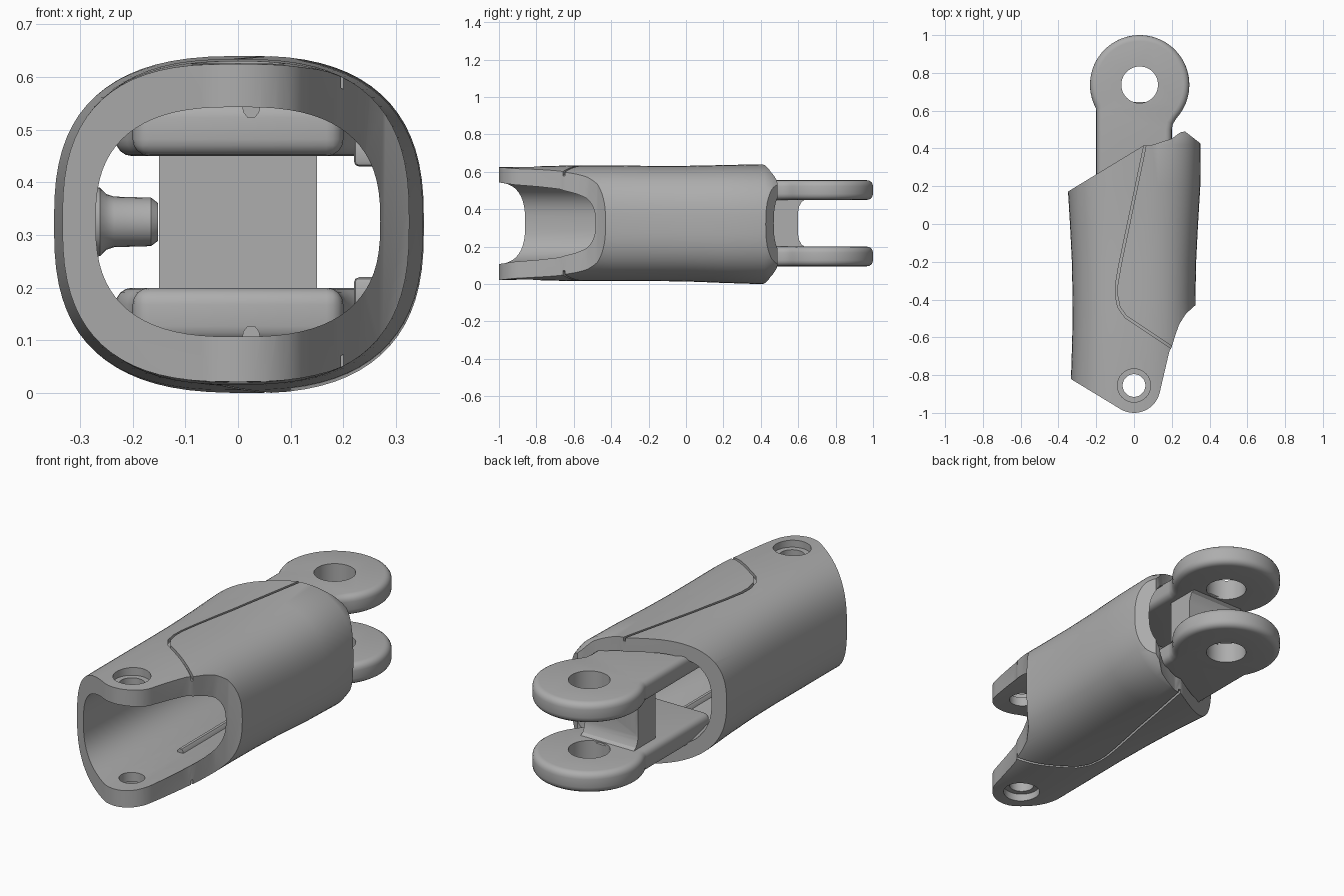
import bpy, bmesh, math

cube = bpy.data.objects.get("Cube")
if cube:
    bpy.data.objects.remove(cube, do_unlink=True)

grey = bpy.data.materials.new("plain_grey")
grey.use_nodes = True
GREY = (0.42, 0.42, 0.42, 1)
grey.diffuse_color = GREY
grey.node_tree.nodes["Principled BSDF"].inputs["Base Color"].default_value = GREY

MID = 0.325  # height of the centre line


def to_object(name, bm):
    bmesh.ops.recalc_face_normals(bm, faces=bm.faces[:])
    mesh = bpy.data.meshes.new(name)
    bm.to_mesh(mesh)
    bm.free()
    ob = bpy.data.objects.new(name, mesh)
    bpy.context.collection.objects.link(ob)
    mesh.materials.append(grey)
    return ob


def bridge_rings(name, rings):
    """Skin a list of closed point rings and cap both ends."""
    bm = bmesh.new()
    loops = [[bm.verts.new(p) for p in ring] for ring in rings]
    n = len(loops[0])
    for a, b in zip(loops, loops[1:]):
        for i in range(n):
            j = (i + 1) % n
            bm.faces.new((a[i], a[j], b[j], b[i]))
    bm.faces.new(loops[0])
    bm.faces.new(loops[-1])
    return to_object(name, bm)


def prism(name, pts, z0, z1):
    return bridge_rings(name, [[(x, y, z) for x, y in pts] for z in (z0, z1)])


def arc(cx, cy, r, start, end, n):
    angles = [math.radians(start + (end - start) * i / n) for i in range(n + 1)]
    return [(cx + r * math.cos(a), cy + r * math.sin(a)) for a in angles]


def disc(name, cx, cy, r, z0, z1):
    return prism(name, arc(cx, cy, r, 0, 352.5, 47), z0, z1)


def tube(name, sections, shrink=0.0, power=2.65, n=72):
    """Loft of rounded-box sections given as (y, centre z, half width, half height)."""
    def curve(v):
        return math.copysign(abs(v) ** (2 / power), v)
    rings = []
    for y, cz, hx, hz in sections:
        angles = [2 * math.pi * i / n for i in range(n)]
        rings.append([((hx - shrink) * curve(math.cos(a)), y,
                       cz + (hz - shrink) * curve(math.sin(a))) for a in angles])
    return bridge_rings(name, rings)


def apply_mod(ob, mod):
    bpy.context.view_layer.objects.active = ob
    bpy.ops.object.modifier_apply(modifier=mod.name)


def boolean(ob, cutter, op="DIFFERENCE"):
    mod = ob.modifiers.new("cut", "BOOLEAN")
    mod.operation = op
    mod.solver = "EXACT"
    mod.object = cutter
    apply_mod(ob, mod)
    bpy.data.objects.remove(cutter, do_unlink=True)


def bevel(ob, width, segments):
    mod = ob.modifiers.new("round", "BEVEL")
    mod.width = width
    mod.segments = segments
    mod.limit_method = "ANGLE"
    mod.angle_limit = math.radians(60)
    apply_mod(ob, mod)


def smooth(ob):
    bpy.ops.object.select_all(action="DESELECT")
    ob.select_set(True)
    bpy.context.view_layer.objects.active = ob
    bpy.ops.object.shade_smooth_by_angle(angle=math.radians(32))


# Hollow outer shell
outer = [(-1.1, 0.322, 0.338, 0.300), (-0.8, 0.325, 0.333, 0.305),
         (-0.6, 0.325, 0.327, 0.309), (-0.4, 0.325, 0.325, 0.309),
         (-0.2, 0.324, 0.329, 0.308), (0.0, 0.323, 0.339, 0.309),
         (0.2, 0.321, 0.351, 0.315), (0.42, 0.32, 0.353, 0.321),
         (0.46, 0.32, 0.348, 0.307), (0.51, 0.32, 0.335, 0.270)]
inner = [(-1.2, MID, 0.27, 0.218), (0.12, MID, 0.27, 0.218),
         (0.24, MID, 0.297, 0.245), (0.7, MID, 0.297, 0.245)]
shell = tube("outer_shell", outer)

# Seam between the main body and the side cover
seam = [(0.066, 0.5), (0.055, 0.4), (-0.075, -0.22), (-0.092, -0.32),
        (-0.093, -0.38), (-0.08, -0.44), (-0.045, -0.49), (0.25, -0.688)]
left, right = [], []
for i, (x, y) in enumerate(seam):
    x0, y0 = seam[max(i - 1, 0)]
    x1, y1 = seam[min(i + 1, len(seam) - 1)]
    d = math.hypot(x1 - x0, y1 - y0)
    nx, ny = -(y1 - y0) / d * 0.006, (x1 - x0) / d * 0.006
    left.append((x + nx, y + ny))
    right.append((x - nx, y - ny))
groove = prism("seam_cutter", left + right[::-1], -0.2, 0.9)
boolean(groove, tube("seam_core", outer, shrink=0.018))
boolean(shell, groove)
boolean(shell, tube("hollow_cutter", inner))

# Trim the shell to its outline seen from above
outline = [(-0.5, 0.08), (0.05, 0.415), (0.085, 0.415), (0.2, 0.452), (0.245, 0.485),
           (0.27, 0.49), (0.35, 0.428), (0.5, 0.31), (0.5, -0.3), (0.325, -0.43),
           (0.275, -0.475), (0.24, -0.53), (0.22, -0.585), (0.2, -0.65), (0.187, -0.675)]
outline += arc(0.0, -0.86, 0.14, -12, -118, 16) + [(-0.5, -0.72)]
boolean(shell, prism("outline_trim", outline, -0.3, 1.0), "INTERSECT")

# Front pivot holes with counterbores
boolean(shell, disc("pin_hole", 0, -0.855, 0.06, -0.2, 0.9))
boolean(shell, disc("upper_counterbore", 0, -0.855, 0.088, 0.59, 0.9))
boolean(shell, disc("lower_counterbore", 0, -0.855, 0.088, -0.2, 0.06))
smooth(shell)

# Rear hinge lugs, with rounded rims and pin holes
lug_outline = [(-0.2, 0.08), (0.2, 0.08), (0.2, 0.5), (0.206, 0.53), (0.222, 0.555)]
lug_outline += arc(0.03, 0.737, 0.263, -40, 208, 56) + [(-0.2, 0.6)]
for name, z0 in (("lower_hinge_lug", 0.095), ("upper_hinge_lug", 0.45)):
    lug = prism(name, lug_outline, z0, z0 + 0.105)
    bevel(lug, 0.032, 4)
    boolean(lug, disc("hinge_hole", 0.03, 0.737, 0.097, -0.2, 0.9))
    smooth(lug)

# Bridge between the lugs, flared where it meets them
flare = [(0.19, 0.645), (0.2, 0.635), (0.21, 0.618), (0.235, 0.605), (0.26, 0.6)]
side = [(y, z) for z, y in flare]
side += [(y, 2 * MID - z) for z, y in reversed(flare)]
side += [(0.46, 2 * MID - 0.19), (0.46, 0.19)]
bridge = bridge_rings("hinge_bridge", [[(x, y, z) for y, z in side] for x in (-0.15, 0.15)])
# Scooped left side of the bridge
scoop = disc("scoop_cutter", -0.265, MID, 0.14, 0.3, 0.9)
for v in scoop.data.vertices:
    v.co.y, v.co.z = v.co.z, v.co.y
boolean(bridge, scoop)
smooth(bridge)

# Guide ribs inside, on floor and ceiling
for name, s in (("floor_rib", -1), ("ceiling_rib", 1)):
    profile = [(0.005, 0.235), (0.045, 0.235), (0.04, 0.208), (0.032, 0.198),
               (0.018, 0.198), (0.01, 0.208)]
    rib = bridge_rings(name, [[(x, y, MID + s * z) for x, z in profile]
                              for y in (-0.5, 0.12)])
    smooth(rib)

# Peg on the inner left wall
rings = []
for x, r in ((-0.3, 0.07), (-0.262, 0.065), (-0.25, 0.053), (-0.235, 0.048),
             (-0.165, 0.046), (-0.152, 0.036)):
    rings.append([(x, -0.1 + a, MID + b) for a, b in arc(0, 0, r, 0, 345, 23)])
smooth(bridge_rings("inner_peg", rings))

# Small stops on the inner right wall
for name, z in (("lower_stop", 0.19), ("upper_stop", 0.46)):
    block = [(0.22, 0.22), (0.31, 0.22), (0.31, 0.36), (0.22, 0.36)]
    stop = prism(name, block, z - 0.03, z + 0.03)
    bevel(stop, 0.01, 2)
    smooth(stop)
